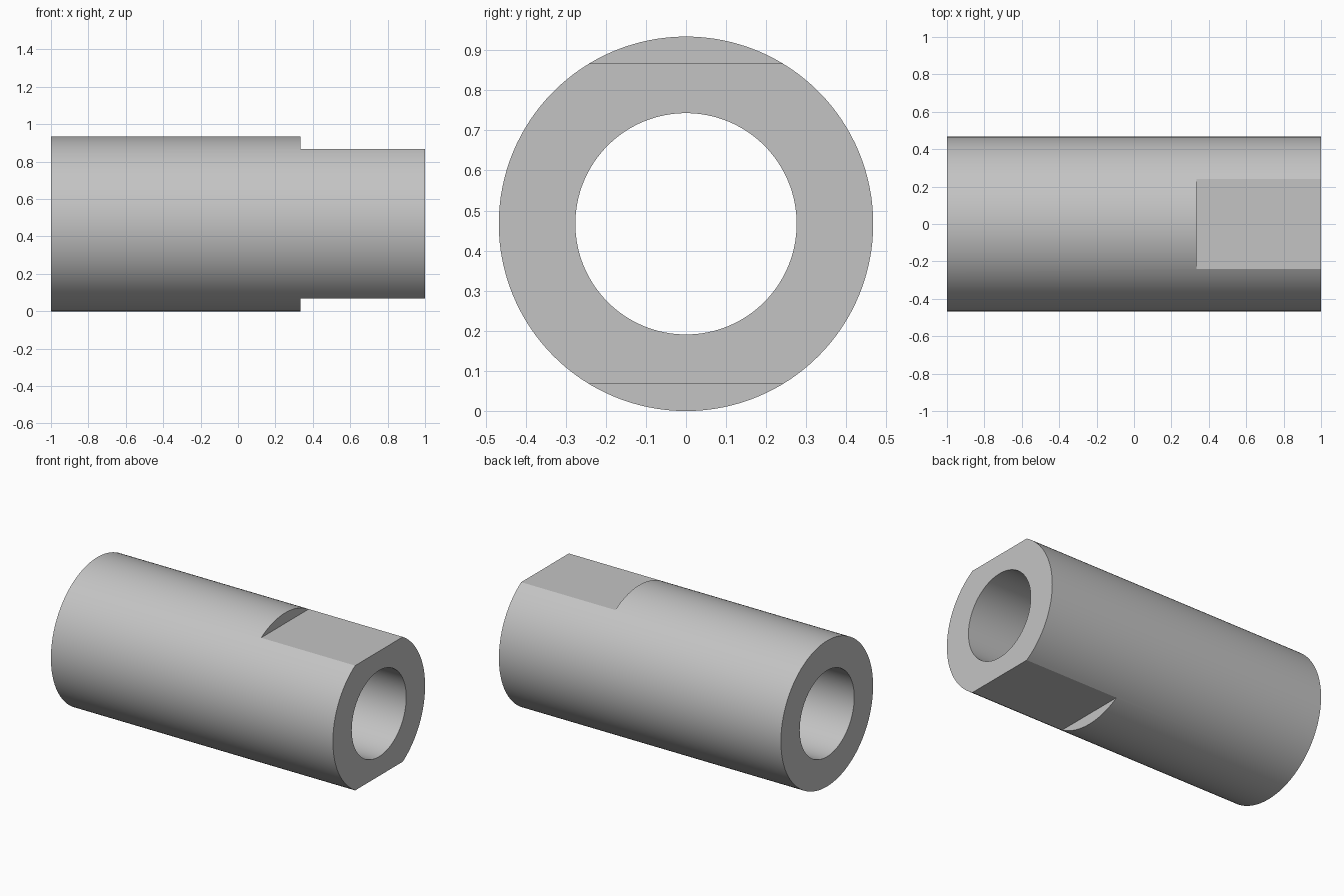
import bpy
import math

LENGTH = 2.0
OUTER_R = 0.467
BORE_R = 0.276
FLAT_START = 0.333   # x where the wrench flats begin
FLAT_HALF = 0.40     # half the distance across the flats

default_cube = bpy.data.objects.get("Cube")
if default_cube:
    bpy.data.objects.remove(default_cube, do_unlink=True)

# Plain grey metal
grey = bpy.data.materials.new("grey_metal")
grey.use_nodes = True
colour = (0.55, 0.55, 0.55, 1.0)
grey.diffuse_color = colour
grey.node_tree.nodes["Principled BSDF"].inputs["Base Color"].default_value = colour


def x_cylinder(name, radius, length):
    bpy.ops.mesh.primitive_cylinder_add(
        vertices=128, radius=radius, depth=length,
        location=(0, 0, OUTER_R), rotation=(0, math.pi / 2, 0))
    obj = bpy.context.object
    obj.name = name
    obj.data.materials.append(grey)
    return obj


def box(name, centre, size):
    bpy.ops.mesh.primitive_cube_add(size=1, location=centre)
    obj = bpy.context.object
    obj.name = name
    obj.scale = size
    obj.data.materials.append(grey)
    return obj


def cut(target, cutter):
    cutter.hide_render = True
    mod = target.modifiers.new("cut", 'BOOLEAN')
    mod.operation = 'DIFFERENCE'
    mod.solver = 'EXACT'
    mod.object = cutter
    bpy.ops.object.select_all(action='DESELECT')
    target.select_set(True)
    bpy.context.view_layer.objects.active = target
    bpy.ops.object.modifier_apply(modifier=mod.name)
    bpy.data.objects.remove(cutter, do_unlink=True)


# Sleeve body with a through bore
sleeve = x_cylinder("sleeve", OUTER_R, LENGTH)
cut(sleeve, x_cylinder("bore_cutter", BORE_R, LENGTH + 0.4))

# Two opposite wrench flats at the +x end
for side in (-1, 1):
    cutter = box("flat_cutter",
                 (FLAT_START + 0.5, 0, OUTER_R + side * (FLAT_HALF + 0.25)),
                 (1.0, 1.2, 0.5))
    cut(sleeve, cutter)

# Smooth walls, crisp edges
bpy.ops.object.shade_smooth_by_angle(angle=math.radians(20))
